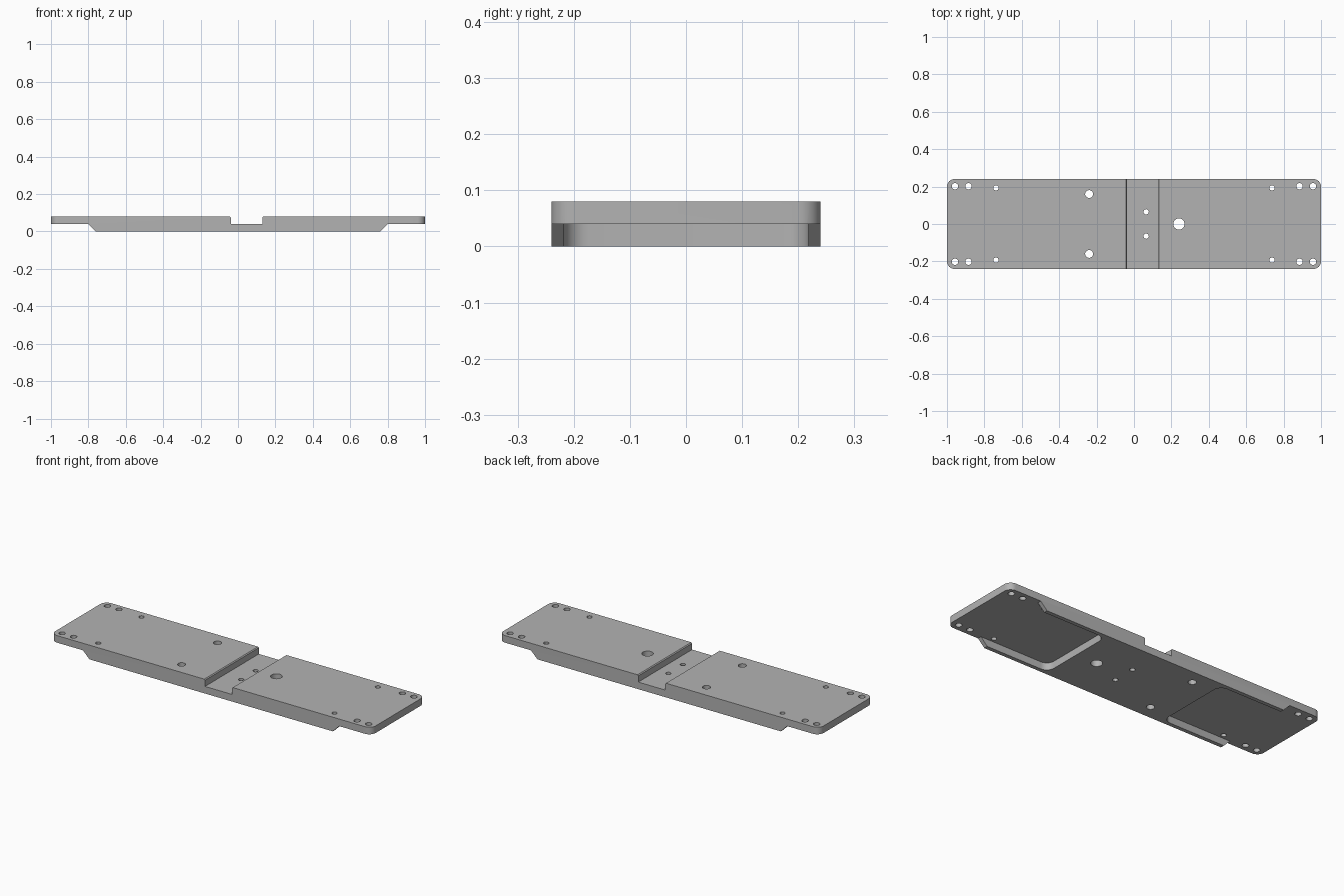
import bpy, bmesh, math
from mathutils import Vector

if "Cube" in bpy.data.objects:
    bpy.data.objects.remove(bpy.data.objects["Cube"], do_unlink=True)

LENGTH, WIDTH, HEIGHT, MID = 2.0, 0.48, 0.08, 0.04

grey = bpy.data.materials.new("machined grey")
grey.use_nodes = True
colour = (0.45, 0.45, 0.45, 1)
grey.diffuse_color = colour
grey.node_tree.nodes["Principled BSDF"].inputs["Base Color"].default_value = colour


def prism(name, points, offset):
    """Solid made by sweeping a flat outline along an offset."""
    bm = bmesh.new()
    face = bm.faces.new([bm.verts.new(p) for p in points])
    swept = bmesh.ops.extrude_face_region(bm, geom=[face])["geom"]
    verts = [v for v in swept if isinstance(v, bmesh.types.BMVert)]
    bmesh.ops.translate(bm, verts=verts, vec=Vector(offset))
    bmesh.ops.recalc_face_normals(bm, faces=bm.faces)
    mesh = bpy.data.meshes.new(name)
    bm.to_mesh(mesh)
    bm.free()
    obj = bpy.data.objects.new(name, mesh)
    bpy.context.collection.objects.link(obj)
    mesh.materials.append(grey)
    return obj


def rounded_box(name, x0, x1, half_y, radius, z0, z1, steps=8):
    """Upright slab with rounded corners."""
    points = []
    corners = [(x1, 1, 1), (x0, -1, 1), (x0, -1, -1), (x1, 1, -1)]
    for quarter, (x, sx, sy) in enumerate(corners):
        for i in range(steps + 1):
            a = (quarter + i / steps) * math.pi / 2
            points.append((x - sx * radius + radius * math.cos(a),
                           sy * (half_y - radius) + radius * math.sin(a), z0))
    return prism(name, points, (0, 0, z1 - z0))


def side_profile(name, outline):
    """Front outline swept across the whole width."""
    return prism(name, [(x, -0.3, z) for x, z in outline], (0, 0.6, 0))


def cylinder(name, x, y, radius, sides=32):
    ring = [(x + radius * math.cos(i * math.tau / sides),
             y + radius * math.sin(i * math.tau / sides), -0.05) for i in range(sides)]
    return prism(name, ring, (0, 0, 0.2))


# Full-height slab
plate = rounded_box("mounting_plate", -LENGTH / 2, LENGTH / 2, WIDTH / 2, 0.04, 0, HEIGHT)
cutters = []

# Cross slot with slightly broken top edges
slot_l, slot_r, c = -0.038, 0.13, 0.005
cutters.append(side_profile("slot_cutter", [
    (slot_l, MID), (slot_r, MID), (slot_r, HEIGHT - c), (slot_r + c, HEIGHT),
    (slot_r + c, 0.12), (slot_l - c, 0.12), (slot_l - c, HEIGHT), (slot_l, HEIGHT - c)]))

for s in (-1, 1):
    # Raised ends with sloped rail tips
    cutters.append(side_profile("end_cutter", [
        (s * 0.8, MID), (s * 0.75, -0.01), (s * 1.1, -0.01), (s * 1.1, MID)]))
    # Underside pockets between the rails
    cutters.append(rounded_box("pocket_cutter", *sorted((s * 0.37, s * 1.2)),
                               0.218, 0.045, -0.02, MID))

# Bolt holes
holes = [(0.24, 0, 0.03)]
for sy in (-1, 1):
    holes += [(-0.24, sy * 0.16, 0.021), (0.065, sy * 0.065, 0.014)]
    for sx in (-1, 1):
        holes += [(sx * 0.957, sy * 0.202, 0.017), (sx * 0.885, sy * 0.202, 0.017),
                  (sx * 0.738, sy * 0.193, 0.014)]
cutters += [cylinder("hole_cutter", *hole) for hole in holes]

for cutter in cutters:
    mod = plate.modifiers.new(cutter.name, "BOOLEAN")
    mod.operation, mod.solver, mod.object = "DIFFERENCE", "EXACT", cutter

# Bake the cuts and drop the helpers
bpy.context.view_layer.update()
baked = bpy.data.meshes.new_from_object(plate.evaluated_get(bpy.context.evaluated_depsgraph_get()))
plate.modifiers.clear()
plate.data = baked
for cutter in cutters:
    bpy.data.objects.remove(cutter, do_unlink=True)

bpy.ops.object.select_all(action="DESELECT")
plate.select_set(True)
bpy.context.view_layer.objects.active = plate
bpy.ops.object.shade_smooth_by_angle(angle=math.radians(30))
